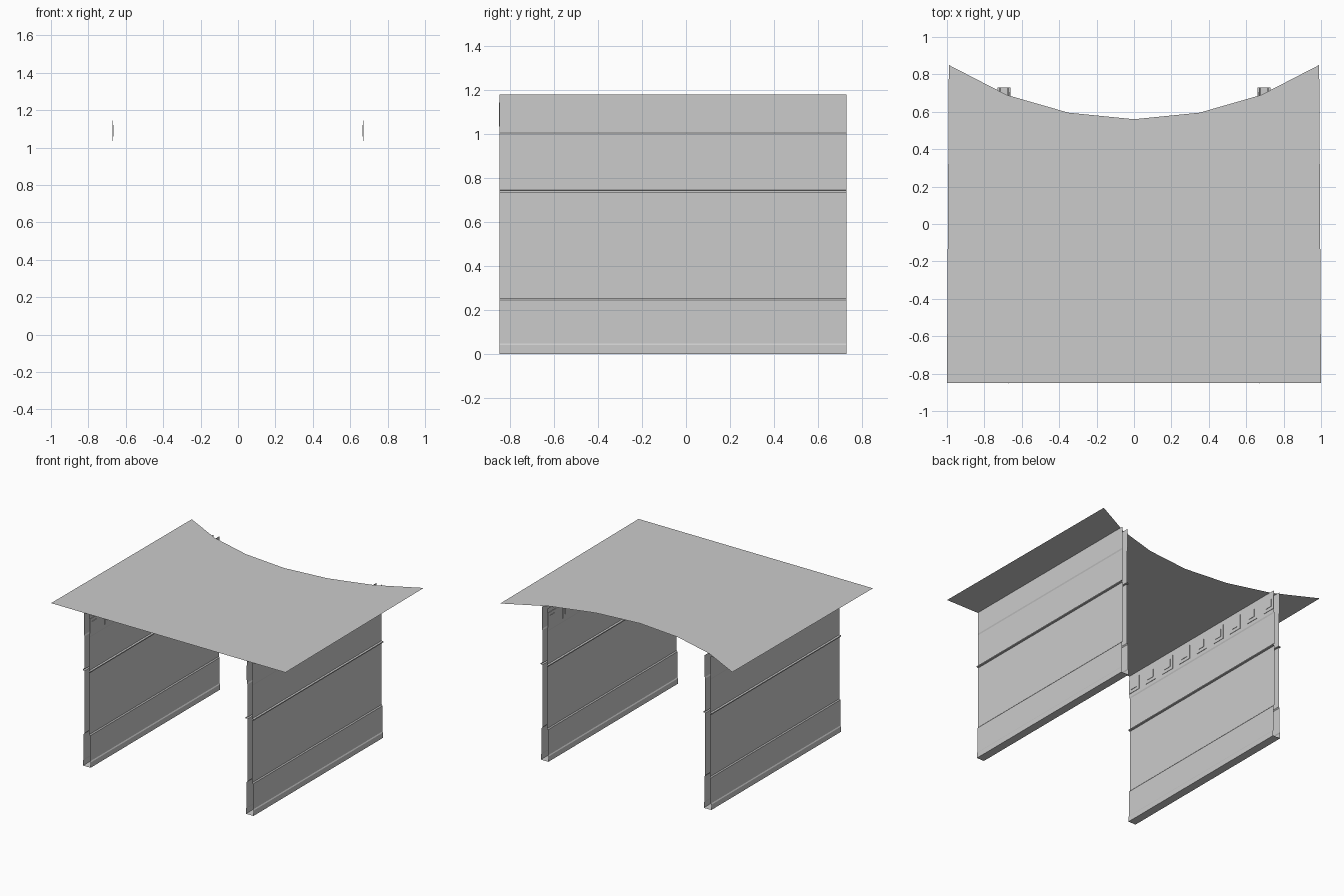
import bpy, bmesh

if "Cube" in bpy.data.objects:
    bpy.data.objects.remove(bpy.data.objects["Cube"])

def make(name, bm):
    me = bpy.data.meshes.new(name)
    bm.to_mesh(me)
    bm.free()
    ob = bpy.data.objects.new(name, me)
    bpy.context.collection.objects.link(ob)
    return ob

Y0, Y1, TOP, WALL_X = -0.85, 0.73, 1.18, 0.695

# Ceiling: one flat sheet with a concave curved back edge
bm = bmesh.new()
half = [(0.99, 0.85), (0.68, 0.69), (0.35, 0.595)]
outline = [(-1, Y0), (1, Y0)] + half + [(0, 0.56)] + [(-x, y) for x, y in reversed(half)]
bm.faces.new([bm.verts.new((x, y, TOP)) for x, y in outline])
make("ceiling", bm)

# Wall moulding profile: (half thickness, height)
profile = [(0.032, 0), (0.032, 0.04), (0.027, 0.048), (0.027, 0.245), (0.02, 0.253),
           (0.02, 0.734), (0.034, 0.736), (0.034, 0.744), (0.02, 0.746),
           (0.02, 1.0), (0.024, 1.01), (0.024, TOP)]

def wall(name, side):
    # Hollow extrusion with open ends and a closed underside
    bm = bmesh.new()
    section = [(-t, z) for t, z in reversed(profile)] + profile
    rows = [[bm.verts.new((side * WALL_X + t, y, z)) for t, z in section] for y in (Y0, Y1)]
    a, b = rows
    for i in range(len(section) - 1):
        bm.faces.new((a[i], a[i + 1], b[i + 1], b[i]))
    bmesh.ops.recalc_face_normals(bm, faces=bm.faces)
    make(name, bm)

def frieze(name, side):
    # Row of shallow square blocks with raised centres on the inner face
    bm = bmesh.new()
    face_x = WALL_X - 0.024
    for i in range(9):
        y = -0.797 + i * 0.184
        for size, depth in ((0.11, 0.003), (0.06, 0.006)):
            made = bmesh.ops.create_cube(bm, size=1)["verts"]
            bmesh.ops.scale(bm, vec=(depth, size, size), verts=made)
            bmesh.ops.translate(bm, vec=(side * (face_x - depth / 2), y, 1.09), verts=made)
    make(name, bm)

for label, side in (("left", -1), ("right", 1)):
    wall(label + "_wall", side)
    frieze(label + "_frieze_blocks", side)
